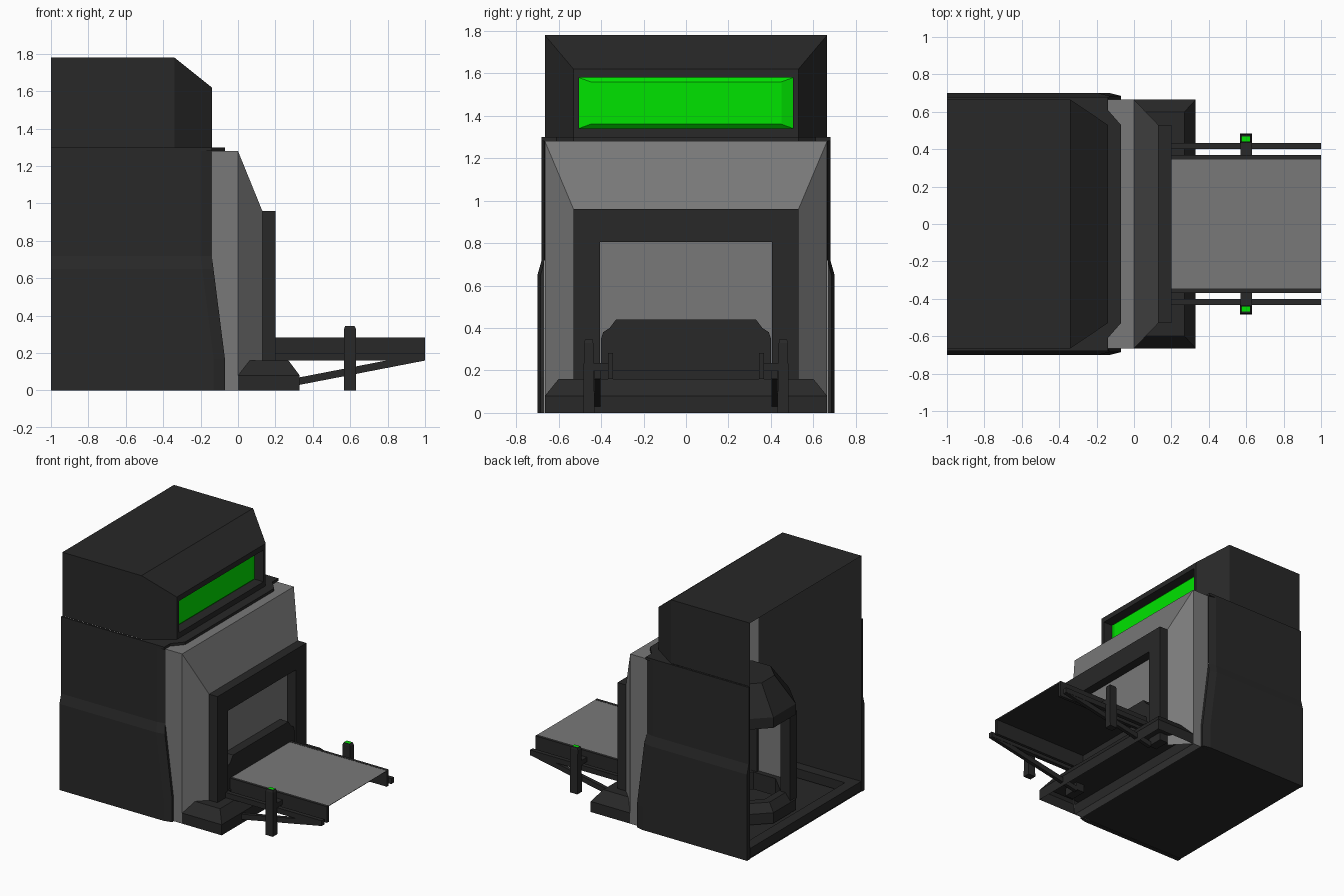
import bpy, bmesh, math

if "Cube" in bpy.data.objects:
    bpy.data.objects.remove(bpy.data.objects["Cube"])


def material(name, rgb):
    m = bpy.data.materials.new(name)
    m.diffuse_color = (*rgb, 1)
    m.use_nodes = True
    m.node_tree.nodes["Principled BSDF"].inputs["Base Color"].default_value = m.diffuse_color
    return m


DARK = material("charcoal", (0.0212, 0.0212, 0.0212))
GREY = material("mid_grey", (0.19, 0.19, 0.19))
GREEN = material("signal_green", (0.0, 0.77, 0.0))


def loft(name, rings, mat, closed=True, caps=True, recalc=True):
    """Join rings of 3D points into a solid, or an open sheet without caps."""
    bm = bmesh.new()
    vs = [[bm.verts.new(p) for p in r] for r in rings]
    n = len(rings[0])
    for a, b in zip(vs, vs[1:]):
        for i in range(n if closed else n - 1):
            j = (i + 1) % n
            bm.faces.new((a[i], a[j], b[j], b[i]))
    if caps:
        bm.faces.new(vs[0][::-1])
        bm.faces.new(vs[-1])
    if recalc:
        bmesh.ops.recalc_face_normals(bm, faces=bm.faces)
    me = bpy.data.meshes.new(name)
    bm.to_mesh(me)
    bm.free()
    me.materials.append(mat)
    ob = bpy.data.objects.new(name, me)
    bpy.context.collection.objects.link(ob)
    return ob


def rect_z(x0, x1, y0, y1, z):
    return [(x0, y0, z), (x1, y0, z), (x1, y1, z), (x0, y1, z)]


def rect_x(x, y, z0, z1):
    return [(x, -y, z0), (x, -y, z1), (x, y, z1), (x, y, z0)]


def sheet(name, x0, x1, y0, y1, z, mat=DARK):
    """Flat upward-facing sheet."""
    p = rect_z(x0, x1, y0, y1, z)
    return loft(name, [[p[0], p[1]], [p[3], p[2]]], mat, closed=False, caps=False, recalc=False)


def box(name, x0, x1, y0, y1, z0, z1, mat=DARK):
    return loft(name, [rect_z(x0, x1, y0, y1, z0), rect_z(x0, x1, y0, y1, z1)], mat)


def prism_y(name, pts, y0, y1, mat=DARK):
    return loft(name, [[(x, y, z) for x, z in pts] for y in (y0, y1)], mat)


def prism_x(name, pts, x0, x1, mat=DARK):
    return loft(name, [[(x, y, z) for y, z in pts] for x in (x0, x1)], mat)


def mirrored(ob):
    m = ob.modifiers.new("mirror", 'MIRROR')
    m.use_axis = (False, True, False)
    return ob


# Main hall: flared side walls, floor and raised rim, open at the back
rings = []
for z, xf, yo in ((0, -.07, .70), (.17, -.07, .70), (.65, -.131, .70),
                  (.72, -.14, .68), (1.3, -.14, .68)):
    rings.append([(-1, .666, z), (xf, .666, z), (xf, yo - .015, z),
                  (xf - .06, yo, z), (-1, yo, z)])
mirrored(loft("side_wall", rings, DARK))
sheet("floor", -1, -.07, -.666, .666, .003)
box("back_rim", -1, -.92, -.66, .66, .01, .08)
mirrored(box("side_rim", -.92, -.14, .58, .66, .01, .08))

# Upper housing: roof shell with sloped front around a window
loft("upper_housing", [rect_x(-1, .665, 1.3, 1.78), rect_x(-.34, .665, 1.3, 1.78),
                       rect_x(-.14, .53, 1.3, 1.62)], DARK, closed=False, caps=False)
loft("window_frame", [rect_x(-.14, .53, 1.3, 1.62), rect_x(-.14, .505, 1.34, 1.58),
                      rect_x(-.22, .505, 1.34, 1.58)], DARK, caps=False, recalc=False)
window = [rect_x(-.215, .505, 1.34, 1.58), rect_x(-.195, .45, 1.36, 1.56)]
pane = loft("window", window, GREEN, caps=False, recalc=False)
bm = bmesh.new()
bm.from_mesh(pane.data)
bmesh.ops.contextual_create(bm, geom=[e for e in bm.edges
                                      if all(v.co.x > -.2 for v in e.verts)])
for f in bm.faces:
    f.normal_update()
    if f.normal.x < 0:
        f.normal_flip()
bm.to_mesh(pane.data)
bm.free()
ledge = [(-.34, -.68), (-.14, -.68), (-.14, -.61), (-.07, -.53),
         (-.07, .53), (-.14, .61), (-.14, .68), (-.34, .68)]
loft("window_ledge", [[(x, y, z) for x, y in ledge] for z in (1.28, 1.3)], DARK)

# Grey sloped portal with recessed door panel
loft("portal", [rect_x(-.14, .665, 0, 1.28), rect_x(0, .665, 0, 1.28),
                rect_x(.13, .53, 0, .96)], GREY, closed=False, caps=False)
sheet("portal_sill", -.07, 0, -.665, .665, .003, GREY)
box("door_panel", .115, .12, -.42, .42, .2, .82, GREY)
prism_x("door_frame", [(-.53, .02), (-.53, .96), (.53, .96), (.53, .02),
                       (.405, .02), (.405, .805), (-.405, .805), (-.405, .02)], .13, .2)

# Hollow stepped base below the door
loft("base_step", [rect_z(0, .33, -.665, .665, 0), rect_z(0, .33, -.665, .665, .08),
                   rect_z(.06, .27, -.6, .6, .16), rect_z(.12, .22, -.2, .2, .16)],
     DARK, caps=False)
sheet("base_underplate", 0, .3, -.62, .62, .08)
box("threshold", .1, .201, -.43, .43, .155, .2)

# Rounded ridge lying in the doorway
prism_x("door_ridge", [(-.4, .2), (-.4, .35), (-.39, .38), (-.36, .4), (-.33, .44),
                       (.33, .44), (.36, .4), (.39, .38), (.4, .35), (.4, .2)], .06, .19)

# Thin ramp tray with side rails, outer arms and diagonal struts
sheet("tray_underside", .19, .998, -.35, .35, .276)
sheet("tray_top", .19, 1, -.347, .347, .281, GREY)
mirrored(box("tray_rail", .19, 1, .345, .368, .16, .282))
mirrored(box("outer_arm", .19, 1, .4, .432, .16, .2))
mirrored(prism_y("strut", [(.2, .005), (1, .16), (1, .2), (.2, .045)], .402, .43))
mirrored(box("cross_bar", .57, .63, .365, .45, .2, .235))

# Tapered marker posts with small green caps
mirrored(loft("post", [rect_z(.567, .63, .43, .485, 0), rect_z(.567, .63, .435, .482, .22),
                       rect_z(.567, .63, .437, .48, .33),
                       rect_z(.574, .623, .439, .476, .345)], DARK))
mirrored(sheet("post_cap", .576, .621, .442, .468, .3465, GREEN))


# Octagonal chamber inside the hall
def octagon(r, z):
    return [(-.5 + r * math.cos(math.pi * (i + .5) / 4),
             r * math.sin(math.pi * (i + .5) / 4), z) for i in range(8)]


loft("chamber_hood", [octagon(.3, .74), octagon(.35, .74), octagon(.35, .82),
                      octagon(.2, 1.02)], DARK)
loft("chamber_base", [octagon(.35, .02), octagon(.35, .1), octagon(.3, .16),
                      octagon(.24, .16), octagon(.24, .03)], DARK, caps=False)
loft("chamber_panel", [octagon(.28, z)[5:8] for z in (.14, .75)], GREY,
     closed=False, caps=False)
for i in range(0, 8, 2):
    x, y, _ = octagon(.3, 0)[i]
    box("chamber_column", x - .04, x + .04, y - .04, y + .04, .1, .76)
